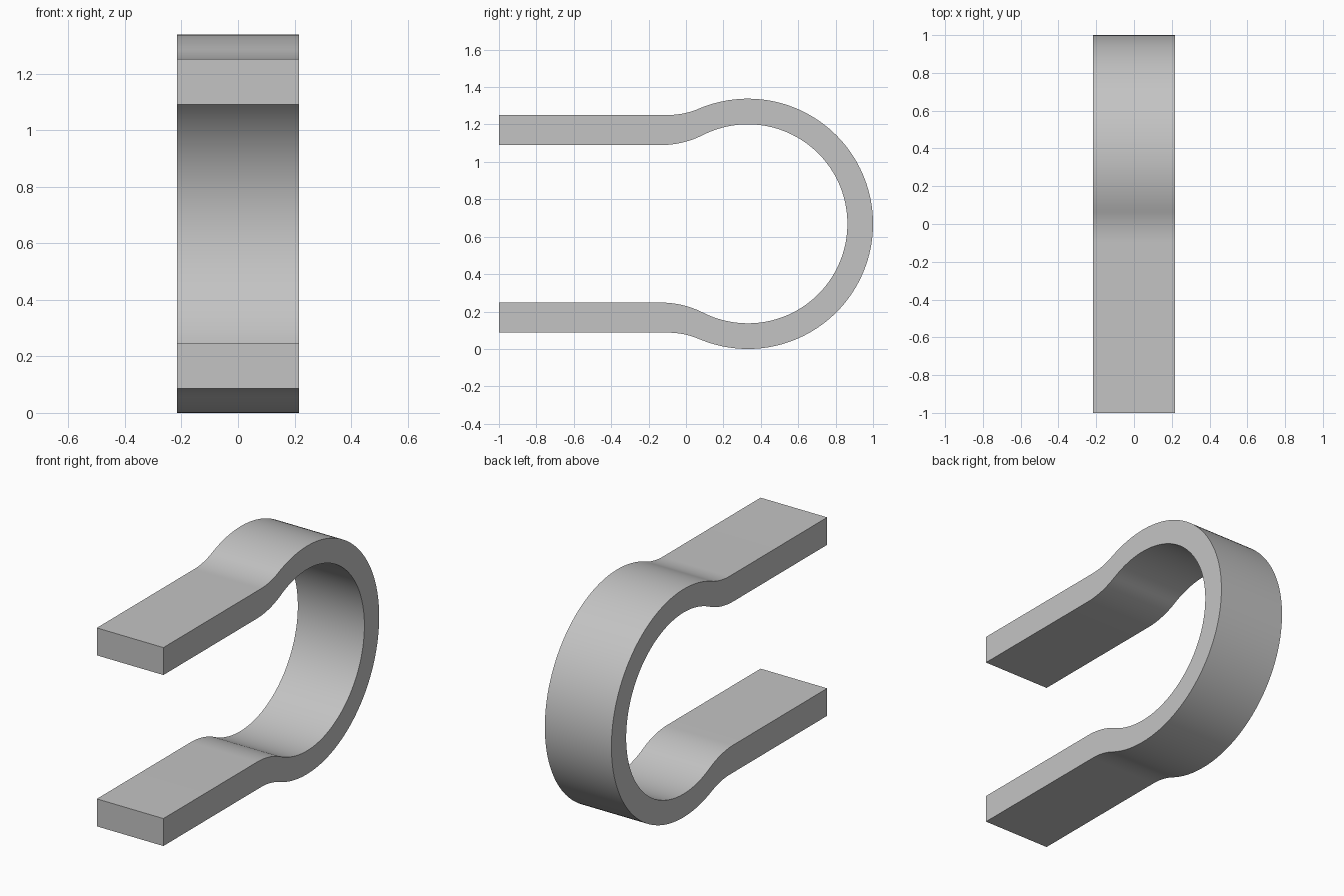
import bpy
import bmesh
from math import sqrt, atan2, pi, sin, cos, radians

cube = bpy.data.objects.get("Cube")
if cube:
    bpy.data.objects.remove(cube, do_unlink=True)

HALF_WIDTH = 0.216
RADIUS = 0.669              # outer radius of the loop
LOOP_Y, LOOP_Z = 1 - RADIUS, RADIUS
FILLET_STEPS, LOOP_STEPS = 12, 48


def arc(cy, cz, r, start, end, steps):
    return [(cy + r * cos(start + (end - start) * i / steps),
             cz + r * sin(start + (end - start) * i / steps))
            for i in range(steps + 1)]


def edge_line(radius, arm_height, fillet):
    """Upper arm, tangent fillet and half loop, mirrored to the lower half."""
    fz = arm_height + fillet
    fy = -sqrt((radius + fillet) ** 2 - fz ** 2)
    join = atan2(fz, fy)
    upper = [(-1 - LOOP_Y, arm_height)]
    upper += arc(fy, fz, fillet, -pi / 2, join - pi, FILLET_STEPS)
    upper += arc(0, 0, radius, join, 0, LOOP_STEPS)[1:]
    line = upper + [(y, -z) for y, z in reversed(upper[:-1])]
    return [(y + LOOP_Y, z + LOOP_Z) for y, z in line]


outer = edge_line(RADIUS, 0.582, 0.42)
inner = edge_line(0.532, 0.421, 0.5)

# Sweep a four-cornered section along the two edge lines
bm = bmesh.new()
sections = []
for o, i in zip(outer, inner):
    corners = [(-HALF_WIDTH, *o), (HALF_WIDTH, *o), (HALF_WIDTH, *i), (-HALF_WIDTH, *i)]
    sections.append([bm.verts.new(c) for c in corners])
for a, b in zip(sections, sections[1:]):
    for k in range(4):
        n = (k + 1) % 4
        bm.faces.new((a[k], a[n], b[n], b[k]))
bm.faces.new(sections[0])
bm.faces.new(sections[-1])
bmesh.ops.recalc_face_normals(bm, faces=bm.faces)

mesh = bpy.data.meshes.new("spring_clip")
bm.to_mesh(mesh)
bm.free()
clip = bpy.data.objects.new("spring_clip", mesh)
bpy.context.collection.objects.link(clip)

# Plain grey material
grey = bpy.data.materials.new("light_grey")
grey.use_nodes = True
colour = (0.55, 0.55, 0.55, 1)
grey.diffuse_color = colour
grey.node_tree.nodes["Principled BSDF"].inputs["Base Color"].default_value = colour
mesh.materials.append(grey)

# Smooth curves with crisp side edges
bpy.ops.object.select_all(action='DESELECT')
clip.select_set(True)
bpy.context.view_layer.objects.active = clip
bpy.ops.object.shade_smooth_by_angle(angle=radians(30))
